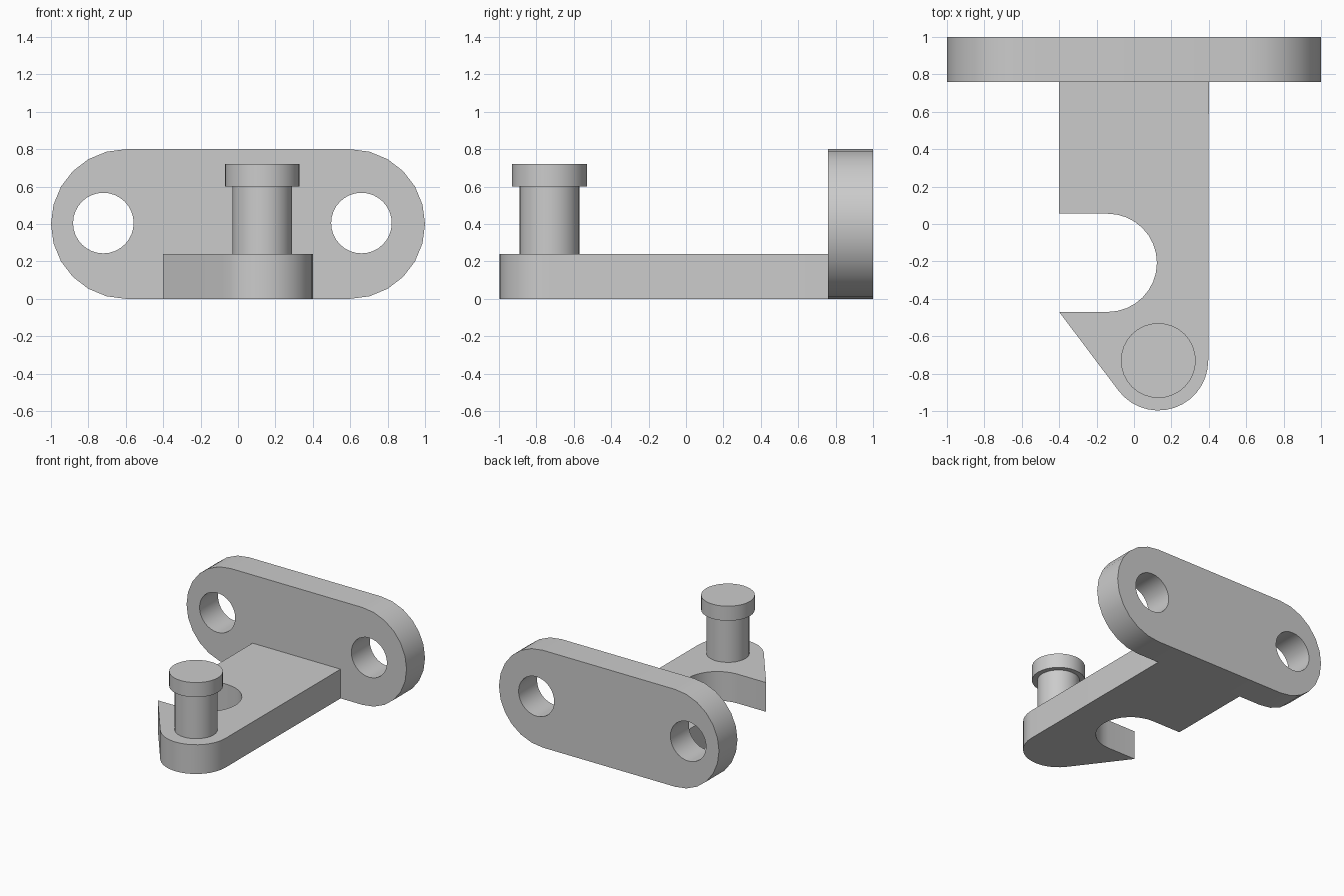
import bpy
import bmesh
from math import cos, sin, pi, radians, acos, atan2, hypot
from mathutils import Matrix

if "Cube" in bpy.data.objects:
    bpy.data.objects.remove(bpy.data.objects["Cube"], do_unlink=True)

grey = bpy.data.materials.new("plain grey")
grey.use_nodes = True
grey.diffuse_color = (0.6, 0.6, 0.6, 1)
grey.node_tree.nodes["Principled BSDF"].inputs["Base Color"].default_value = (0.6, 0.6, 0.6, 1)


def arc(cx, cy, r, start, end, steps):
    """Points along an arc, angles in degrees, both ends included."""
    angles = [radians(start + (end - start) * i / steps) for i in range(steps + 1)]
    return [(cx + r * cos(a), cy + r * sin(a)) for a in angles]


def circle(cx, cy, r, steps=32):
    return arc(cx, cy, r, 0, 360, steps)[:-1]


def prism(name, loops, low, high, matrix=Matrix()):
    """Extrude an outline, with optional hole loops, from low to high."""
    bm = bmesh.new()
    edges = []
    for loop in loops:
        verts = [bm.verts.new((x, y, low)) for x, y in loop]
        edges += [bm.edges.new((v, verts[i - 1])) for i, v in enumerate(verts)]
    if len(loops) == 1:
        bm.faces.new(verts)
    else:
        bmesh.ops.triangle_fill(bm, edges=edges, use_beauty=True)
    result = bmesh.ops.extrude_face_region(bm, geom=bm.faces[:], use_keep_orig=True)
    moved = [g for g in result["geom"] if isinstance(g, bmesh.types.BMVert)]
    bmesh.ops.translate(bm, verts=moved, vec=(0, 0, high - low))
    bm.transform(matrix)
    bmesh.ops.recalc_face_normals(bm, faces=bm.faces[:])
    mesh = bpy.data.meshes.new(name)
    bm.to_mesh(mesh)
    bm.free()
    mesh.materials.append(grey)
    obj = bpy.data.objects.new(name, mesh)
    bpy.context.collection.objects.link(obj)
    bpy.ops.object.select_all(action="DESELECT")
    obj.select_set(True)
    bpy.context.view_layer.objects.active = obj
    bpy.ops.object.shade_smooth_by_angle(angle=radians(30))
    return obj


# Upright mounting plate with rounded ends and two bolt holes
plate = arc(0.6, 0.4, 0.4, -90, 90, 12) + arc(-0.6, 0.4, 0.4, 90, 270, 12)
holes = [circle(x, 0.405, 0.162) for x in (-0.72, 0.66)]
prism("mounting_plate", [plate] + holes, -1, -0.76, Matrix.Rotation(pi / 2, 4, "X"))

# Flat arm with a round-bottomed notch, a pointed hook and a rounded tip
px, py, tip_r = 0.13, -0.73, 0.267
hook = (-0.4, -0.47)
dx, dy = hook[0] - px, hook[1] - py
tangent = (atan2(dy, dx) + acos(tip_r / hypot(dx, dy))) * 180 / pi
arm = [(0.4, 0.76), (-0.4, 0.76), (-0.4, 0.055)]
arm += arc(-0.14, -0.2075, 0.2625, 90, -90, 16)
arm += [hook] + arc(px, py, tip_r, tangent, 360, 14)
prism("arm", [arm], 0, 0.24)

# Pin standing on the tip, with a wider head
prism("pin_shaft", [circle(px, py, 0.16)], 0.24, 0.6)
prism("pin_head", [circle(px, py, 0.2)], 0.6, 0.72)
